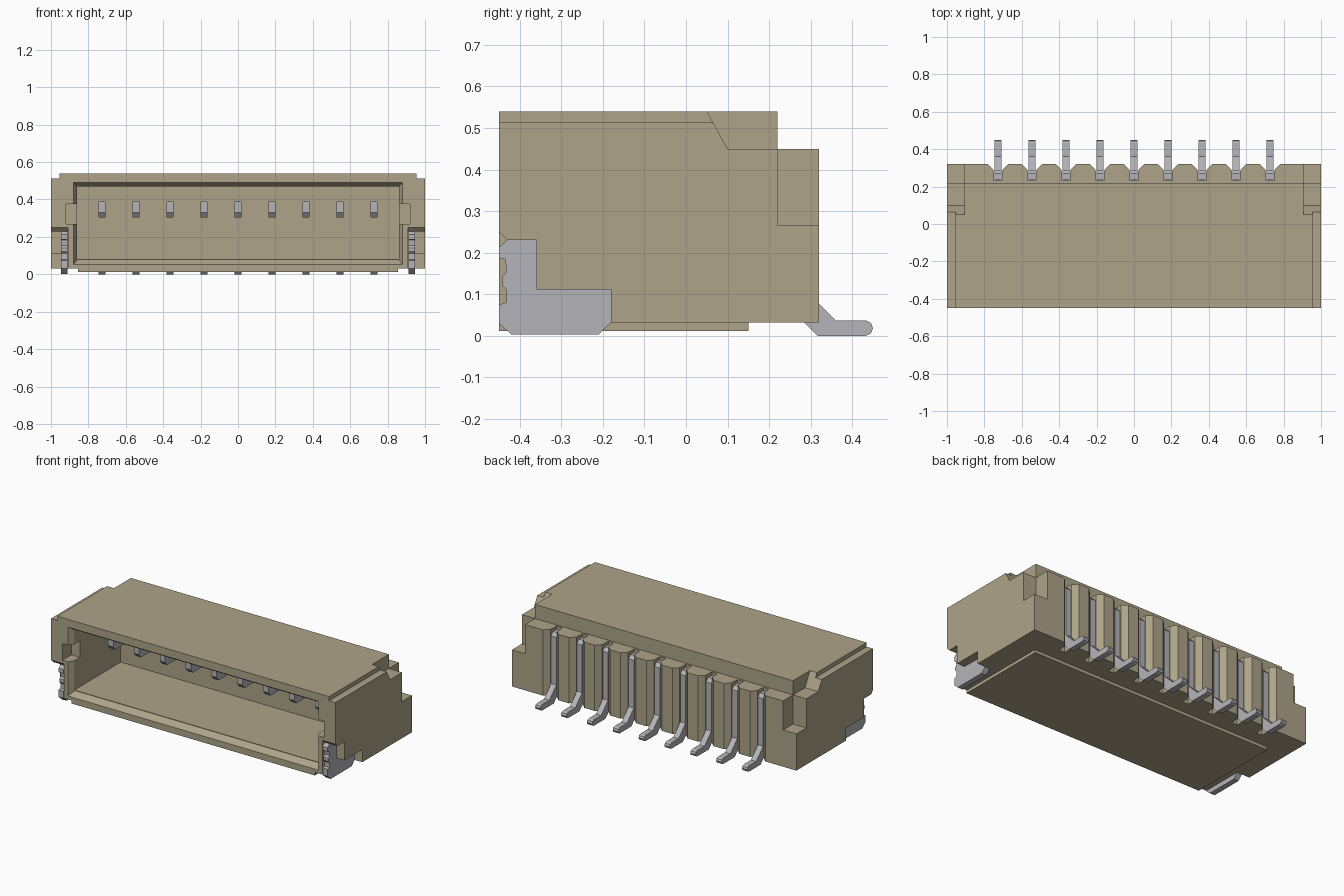
import bpy, bmesh

if "Cube" in bpy.data.objects:
    bpy.data.objects.remove(bpy.data.objects["Cube"])

def material(name, rgb):
    m = bpy.data.materials.new(name)
    m.diffuse_color = (*rgb, 1)
    m.use_nodes = True
    m.node_tree.nodes["Principled BSDF"].inputs["Base Color"].default_value = m.diffuse_color
    return m

TAN = material("tan plastic", (0.42, 0.37, 0.25))
METAL = material("grey metal", (0.46, 0.46, 0.49))

def loft(name, a, b, mat):
    """Solid between two matching rings of 3D points."""
    bm = bmesh.new()
    va, vb = [bm.verts.new(p) for p in a], [bm.verts.new(p) for p in b]
    n = len(va)
    bm.faces.new(va)
    bm.faces.new(vb[::-1])
    for i in range(n):
        j = (i + 1) % n
        bm.faces.new((va[i], vb[i], vb[j], va[j]))
    bmesh.ops.recalc_face_normals(bm, faces=bm.faces)
    me = bpy.data.meshes.new(name)
    bm.to_mesh(me)
    bm.free()
    me.materials.append(mat)
    ob = bpy.data.objects.new(name, me)
    bpy.context.collection.objects.link(ob)
    return ob

def prism_x(name, x0, x1, yz, mat=TAN):
    return loft(name, [(x0, y, z) for y, z in yz], [(x1, y, z) for y, z in yz], mat)

def prism_z(name, z0, z1, xy, mat=TAN):
    return loft(name, [(x, y, z0) for x, y in xy], [(x, y, z1) for x, y in xy], mat)

def box(name, x0, x1, y0, y1, z0, z1):
    return prism_z(name, z0, z1, [(x0, y0), (x1, y0), (x1, y1), (x0, y1)])

def frame(y, w, z0, z1):
    return [(-w, y, z0), (w, y, z0), (w, y, z1), (-w, y, z1)]

def boolean(target, tool, op='DIFFERENCE'):
    tool.hide_render = True
    m = target.modifiers.new("bool", 'BOOLEAN')
    m.object, m.operation, m.solver = tool, op, 'EXACT'
    bpy.context.view_layer.objects.active = target
    bpy.ops.object.modifier_apply(modifier=m.name)
    bpy.data.objects.remove(tool)

PINS = [(i - 4) * 0.1818 for i in range(9)]

# Housing block with raised pad underneath and lowered rear ledge
housing = box("housing", -1, 1, -0.45, 0.32, 0.032, 0.54)
boolean(housing, box("pad", -0.855, 0.855, -0.45, 0.15, 0.012, 0.045), 'UNION')
boolean(housing, box("rear_cut", -2, 2, 0.22, 1, 0.45, 1))

# Front cavity with a chamfered mouth
boolean(housing, loft("cavity", frame(-0.42, 0.86, 0.083, 0.47), frame(0.05, 0.86, 0.083, 0.47), TAN))
boolean(housing, loft("mouth", frame(-0.47, 0.893, 0.037, 0.503), frame(-0.415, 0.857, 0.08, 0.467), TAN))

# Side cuts: mouth notch, top edge step, rear corner pocket, clip recess
for s in (-1, 1):
    boolean(housing, box("notch", *sorted((s * 0.8, s * 0.92)), -0.6, -0.36, 0.27, 0.375))
    boolean(housing, box("edge_step", *sorted((s * 0.955, s * 1.2)), -1, 1, 0.513, 1))
    boolean(housing, prism_x("pocket", s * 0.907, s * 1.2, [
        (0.017, 0.6), (0.10, 0.45), (0.22, 0.45), (0.22, 0.265), (0.5, 0.265), (0.5, 0.6)]))
    boolean(housing, prism_x("clip_recess", s * 0.91, s * 1.2, [
        (-0.6, -0.1), (-0.18, -0.1), (-0.18, 0.112), (-0.36, 0.112),
        (-0.36, 0.23), (-0.43, 0.23), (-0.6, 0.4)]))

# Flared rear grooves for the pins
for x in PINS:
    boolean(housing, prism_z("groove", -0.1, 0.6, [
        (x - 0.02, 0.232), (x + 0.02, 0.232), (x + 0.023, 0.29), (x + 0.075, 0.34),
        (x - 0.075, 0.34), (x - 0.023, 0.29)]))

# Bent contact pins
for i, x in enumerate(PINS):
    prism_x(f"pin_{i + 1}", x - 0.0185, x + 0.0185, [
        (-0.24, 0.33), (-0.22, 0.305), (0.236, 0.305), (0.236, 0.08), (0.316, 0),
        (0.432, 0), (0.445, 0.006), (0.45, 0.018), (0.445, 0.031), (0.432, 0.037),
        (0.36, 0.037), (0.29, 0.107), (0.29, 0.41), (0.27, 0.43), (0.236, 0.43),
        (0.236, 0.39), (-0.24, 0.39)], METAL)

# Side solder clips
for s, side in ((-1, "left"), (1, "right")):
    prism_x(f"solder_clip_{side}", s * 0.911, s * 0.946, [
        (-0.45, 0.03), (-0.42, 0.003), (-0.21, 0.003), (-0.18, 0.033), (-0.18, 0.112),
        (-0.36, 0.112), (-0.36, 0.23), (-0.43, 0.23), (-0.45, 0.213), (-0.45, 0.187),
        (-0.435, 0.184), (-0.432, 0.155), (-0.442, 0.142), (-0.442, 0.122),
        (-0.432, 0.11), (-0.432, 0.08), (-0.45, 0.075)], METAL)
